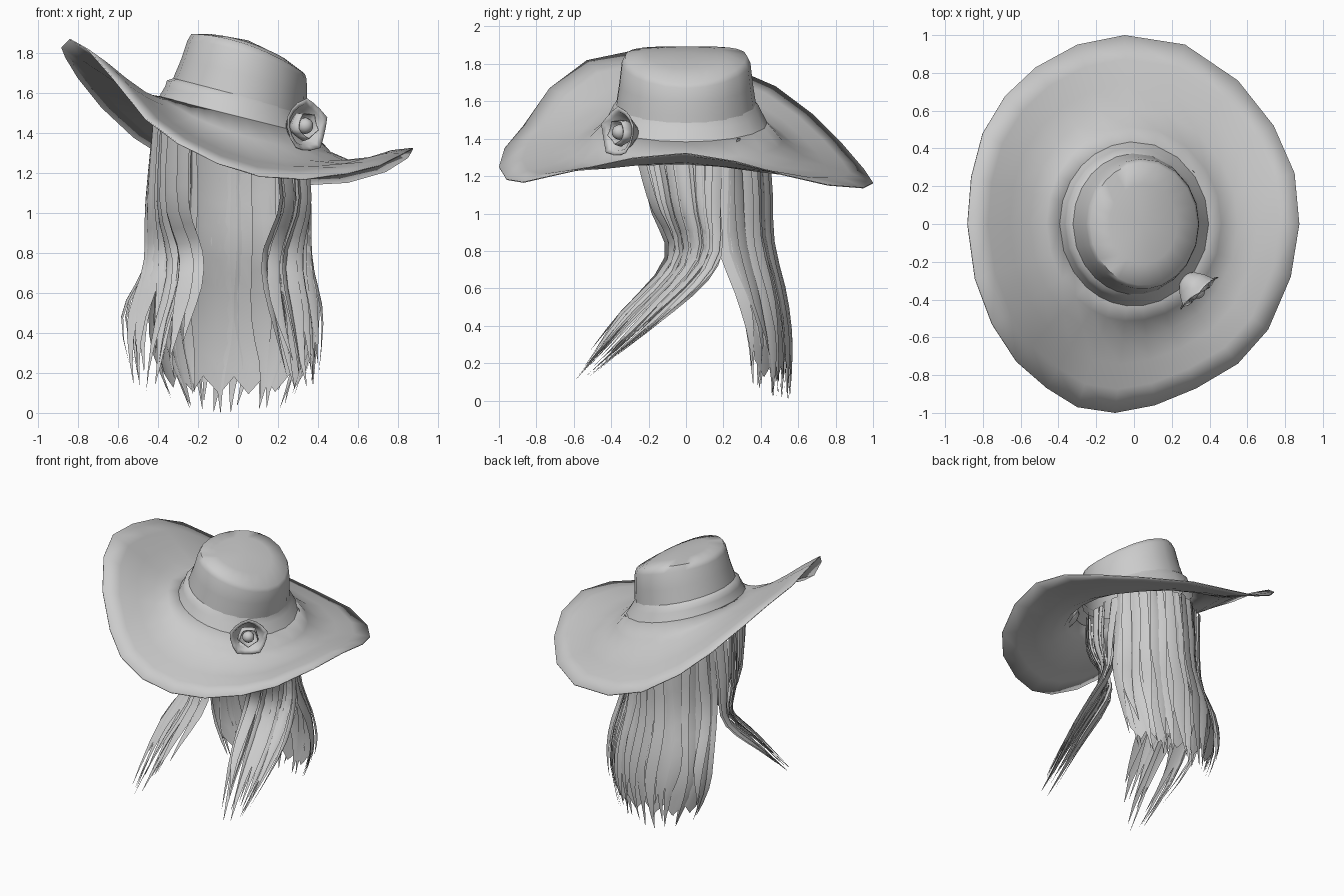
import bpy, bmesh, math, random
from mathutils import Vector, Matrix

if "Cube" in bpy.data.objects:
    bpy.data.objects.remove(bpy.data.objects["Cube"])

random.seed(4)
grey = bpy.data.materials.new("light_grey")
grey.diffuse_color = (0.6, 0.6, 0.6, 1)
grey.use_nodes = True
grey.node_tree.nodes["Principled BSDF"].inputs["Base Color"].default_value = grey.diffuse_color


def finish(name, bm, thick=0, angle=40):
    me = bpy.data.meshes.new(name)
    bm.to_mesh(me)
    bm.free()
    me.materials.append(grey)
    ob = bpy.data.objects.new(name, me)
    bpy.context.collection.objects.link(ob)
    bpy.ops.object.select_all(action='DESELECT')
    ob.select_set(True)
    bpy.context.view_layer.objects.active = ob
    bpy.ops.object.shade_smooth_by_angle(angle=math.radians(angle))
    if thick:
        mod = ob.modifiers.new("thickness", 'SOLIDIFY')
        mod.thickness = thick
    return ob


def loft(bm, rings, closed=True, cap=None):
    rows = [[bm.verts.new(p) for p in r] for r in rings]
    n = len(rows[0])
    for a, b in zip(rows, rows[1:]):
        for i in range(n if closed else n - 1):
            j = (i + 1) % n
            bm.faces.new((a[i], a[j], b[j], b[i]))
    if cap is not None:
        top = bm.verts.new(cap)
        for i in range(n):
            bm.faces.new((rows[-1][i], rows[-1][(i + 1) % n], top))
    bmesh.ops.recalc_face_normals(bm, faces=bm.faces)


# Brim outline, counter-clockwise from the right
RIM = [(.875, 0, 1.325), (.85, .27, 1.28), (.74, .52, 1.21), (.55, .76, 1.155),
       (.27, .95, 1.14), (-.05, 1, 1.165), (-.3, .95, 1.24), (-.52, .83, 1.38),
       (-.68, .68, 1.53), (-.8, .48, 1.68), (-.86, .25, 1.78), (-.88, 0, 1.83),
       (-.84, -.29, 1.87), (-.75, -.53, 1.82), (-.62, -.73, 1.67), (-.46, -.87, 1.47),
       (-.3, -.97, 1.35), (-.1, -1, 1.25), (.11, -.96, 1.185), (.33, -.87, 1.17),
       (.55, -.74, 1.20), (.71, -.56, 1.24), (.83, -.28, 1.30)]
ANG = [math.atan2(p[1], p[0]) for p in RIM]


def oval(cx, rx, ry, z, slope, bow=0):
    return [Vector((cx + rx * math.cos(a), ry * math.sin(a),
                    z + slope * rx * math.cos(a) - bow * math.cos(a) ** 2)) for a in ANG]


# Swept brim, dipping near the crown and straight towards the rim
base = oval(0, .39, .43, 1.485, -.25)
rings = []
for t in (0, .15, .33, .55, .78, 1):
    sag = 6.75 * t * (1 - t) ** 2
    rings.append([b.lerp(Vector(r), t) - Vector((0, 0, (.07 + .03 * math.cos(a)) * sag))
                  for b, r, a in zip(base, RIM, ANG)])
bm = bmesh.new()
loft(bm, rings)
finish("hat_brim", bm, .006, 60)

# Tilted crown with a softly domed top
bm = bmesh.new()
loft(bm, [oval(0, .335, .38, 1.54, -.25), oval(.01, .33, .372, 1.60, -.25), oval(.03, .315, .358, 1.69, -.27, .01),
          oval(.045, .298, .345, 1.80, -.32, .035), oval(.05, .283, .325, 1.84, -.35, .045),
          oval(.05, .18, .21, 1.853, -.33, .02)], cap=(.05, 0, 1.862))
finish("hat_crown", bm, 0, 62)

# Hat band around the foot of the crown
bm = bmesh.new()
loft(bm, [oval(0, .395, .435, 1.482, -.25), oval(-.005, .36, .405, 1.54, -.25),
          oval(-.01, .345, .388, 1.575, -.25), oval(.005, .328, .371, 1.59, -.25)])
finish("hat_band", bm, 0, 62)


def spline(pts, t):
    """Catmull-Rom point at t in 0..1."""
    f = min(max(t, 0), 1) * (len(pts) - 1)
    i = min(int(f), len(pts) - 2)
    f -= i
    p = [Vector(pts[min(max(k, 0), len(pts) - 1)]) for k in (i - 1, i, i + 1, i + 2)]
    return .5 * (2 * p[1] + (p[2] - p[0]) * f + (2 * p[0] - 5 * p[1] + 4 * p[2] - p[3]) * f * f
                 + (3 * p[1] - p[0] - 3 * p[2] + p[3]) * f ** 3)


def strands(bm, surf, count, width, out, depth, vmin, steps=13):
    """Pointed ribbons that follow surf(u, v), offset along out(u)."""
    for k in range(count):
        u0 = (k + .5) / count
        end = random.uniform(vmin, 1)
        off = random.uniform(-depth, depth)
        twist = random.uniform(-.5, .5) * depth
        ph, amp = random.uniform(0, 6.3), random.uniform(.3, .8) * width
        drift = random.uniform(-.9, .9) * width
        rows = []
        for s in range(steps):
            t = s / (steps - 1)
            v = t * end
            taper = 1 if t < .72 else max(.04, 1 - ((t - .72) / .28) ** 1.3)
            w = width * min(1, .75 + t) * taper
            u = u0 + amp * math.sin(ph + 10 * t) * t + drift * t * t
            n, tw, ridge = out(u) * off, out(u) * twist * taper, out(u) * (w * .12)
            rows.append([surf(u - w, v) + n - tw, surf(u, v) + n + ridge, surf(u + w, v) + n + tw])
        loft(bm, rows, closed=False)


# Curtain of hair behind the head: half width, middle y, side y, z
BACK = [(.34, .40, .20, 1.40), (.34, .43, .18, 1.15), (.36, .44, .19, .85),
        (.41, .51, .29, .55), (.40, .54, .34, .28), (.31, .53, .36, .0)]


def back(u, v, shift=0.0):
    q = [r[1:] for r in BACK]
    hw = spline([(r[0], 0, 0) for r in BACK], v).x
    ym, ys, z = spline(q, v)
    c = 2 * u - 1
    bend = math.sin(c * 1.35) / math.sin(1.35)
    return Vector((-.02 + hw * bend, ym + (ys - ym) * c * c - shift, z + .07 * c * c * v ** 3))


def back_out(u):
    c = 2 * u - 1
    return Vector((c * .8, 1 - .6 * abs(c), 0)).normalized()


bm = bmesh.new()
strands(bm, back, 21, .034, back_out, .022, .86)
strands(bm, back, 15, .038, back_out, .03, .84)
finish("back_hair_strands", bm, 0, 50)

# Smooth inner layer with a pointed hem
bm = bmesh.new()
rows = []
for s in range(11):
    v = s / 10 * .92
    rows.append([back(.04 + .92 * i / 24, v * (1 - .06 * (i % 4 == 0) - .03 * (i % 2)), .012) for i in range(25)])
loft(bm, rows, closed=False)
finish("back_hair_inner", bm, 0, 60)

# Front locks: front edge and back edge of each, top to tip
LOCKS = {
    "right_lock": ([(.20, -.27, 1.32), (.24, -.19, 1.05), (.15, -.10, .76), (.20, -.40, .42), (.30, -.63, .08)],
                   [(.30, .20, 1.34), (.33, .18, 1.05), (.37, .17, .75), (.42, -.08, .48), (.40, -.52, .12)], 1),
    "left_lock": ([(-.28, -.27, 1.47), (-.29, -.19, 1.05), (-.22, -.10, .76), (-.26, -.40, .42), (-.38, -.63, .08)],
                  [(-.37, .18, 1.5), (-.43, .18, 1.05), (-.47, .17, .75), (-.58, -.08, .48), (-.52, -.50, .14)], -1),
}
for name, (front, rear, side) in LOCKS.items():
    def lock(u, v):
        p = spline(front, v).lerp(spline(rear, v), u)
        p.x += side * .05 * math.sin(math.pi * min(max(u, 0), 1)) * (1 - v)
        return p

    def lock_out(u):
        return Vector((side, -.3, 0)).normalized()

    bm = bmesh.new()
    strands(bm, lock, 10, .07, lock_out, .03, .84)
    strands(bm, lock, 9, .065, lock_out, .045, .76)
    finish(name, bm, 0, 50)

# Flower on the band: frilled cups around a round heart
axis = Vector((.65, -.76, .05)).normalized()
frame = Matrix.Translation((.335, -.355, 1.435)) @ axis.to_track_quat('Z', 'Y').to_matrix().to_4x4()


def cup(name, profile, frill, turn):
    bm = bmesh.new()
    rows = []
    for r, h in profile:
        row = []
        for i in range(15):
            a = math.tau * i / 15 + turn
            wave = frill * math.cos(5 * a - 5 * turn) * r
            row.append((((r + wave) * math.cos(a)), (r + wave) * math.sin(a), h + wave * .8))
        rows.append(row)
    loft(bm, rows)
    bm.transform(frame)
    finish(name, bm, .004, 50)


cup("flower_outer_petals", [(.012, -.11), (.05, -.09), (.085, -.045), (.105, 0), (.13, .012)], .06, .3)
cup("flower_inner_petals", [(.012, -.08), (.05, -.06), (.07, -.02), (.062, .025)], .1, .9)
bm = bmesh.new()
bmesh.ops.create_uvsphere(bm, u_segments=10, v_segments=7, radius=.042)
bm.transform(frame)
finish("flower_heart", bm, 0, 60)
